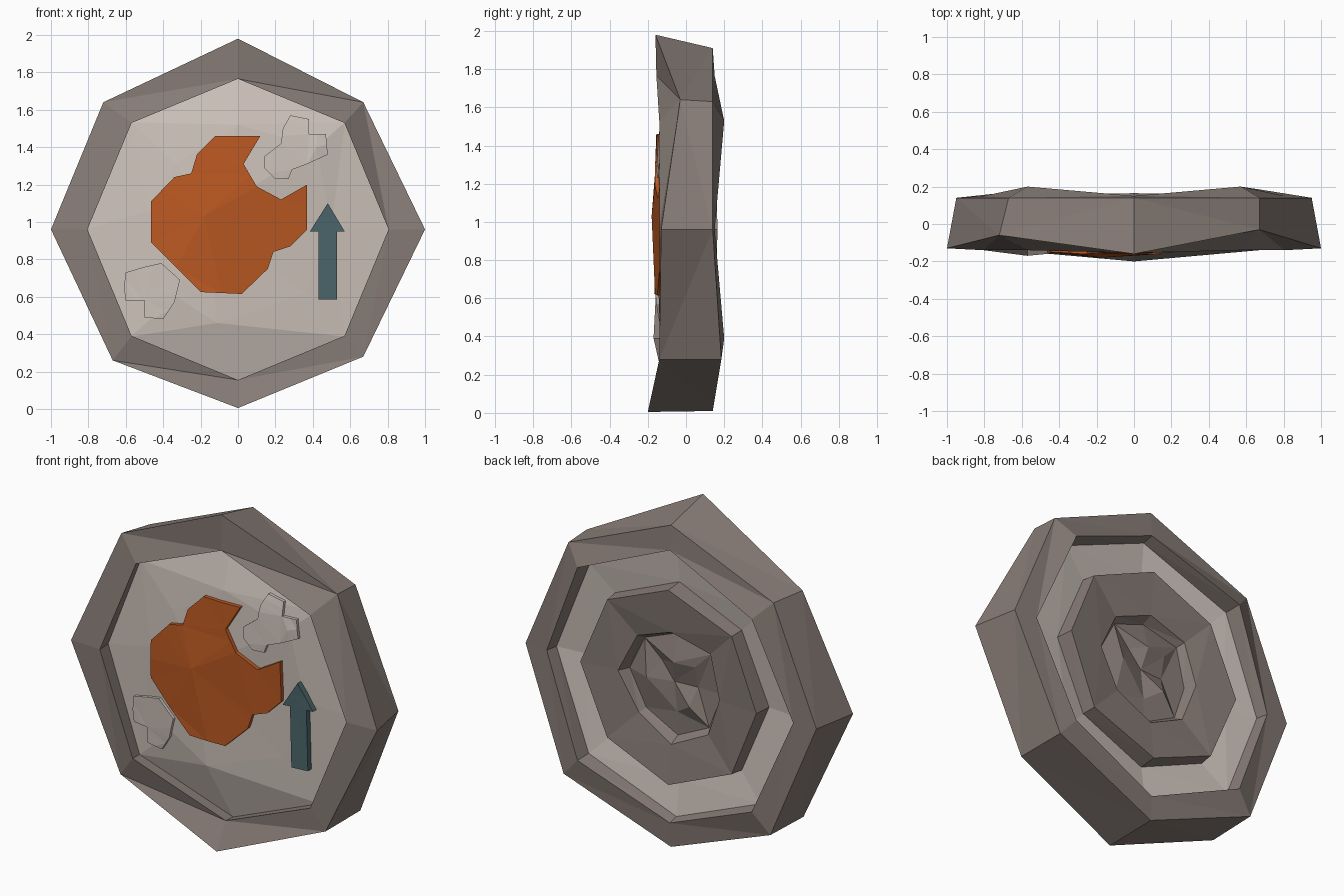
import bpy, bmesh, math
from mathutils import Vector
from mathutils.bvhtree import BVHTree
from mathutils.geometry import delaunay_2d_cdt

if "Cube" in bpy.data.objects:
    bpy.data.objects.remove(bpy.data.objects["Cube"])

CZ = 0.96  # height of the disc centre


def material(name, rgb):
    m = bpy.data.materials.new(name)
    m.diffuse_color = (*rgb, 1)
    m.use_nodes = True
    m.node_tree.nodes["Principled BSDF"].inputs["Base Color"].default_value = m.diffuse_color
    return m


DARK = material("dark stone", (0.24, 0.20, 0.18))
LIGHT = material("light stone", (0.61, 0.54, 0.49))
ORANGE = material("burnt orange", (0.50, 0.10, 0.016))
TEAL = material("slate teal", (0.075, 0.14, 0.155))


def finish(bm, name, mat):
    me = bpy.data.meshes.new(name)
    bm.to_mesh(me)
    bm.free()
    me.materials.append(mat)
    ob = bpy.data.objects.new(name, me)
    bpy.context.collection.objects.link(ob)
    return ob


def octagon(r, depths, jitter=0.0):
    """Eight points from the right going up and round; depths repeat in turn."""
    pts = []
    for i in range(8):
        a = i * math.pi / 4
        rr = r * (1 + jitter * math.sin(i * 2.3 + 1))
        pts.append((rr * math.cos(a), depths[i % len(depths)], CZ + rr * math.sin(a)))
    return pts


def skin(loops, cap=None, flipped=()):
    """Bridge eight-point loops with triangles; optional centre point."""
    bm = bmesh.new()
    rows = [[bm.verts.new(p) for p in loop] for loop in loops]
    for k, (a, b) in enumerate(zip(rows, rows[1:])):
        for i in range(8):
            j = (i + 1) % 8
            if (i + (k in flipped)) % 2:
                bm.faces.new((a[i], a[j], b[j]))
                bm.faces.new((a[i], b[j], b[i]))
            else:
                bm.faces.new((a[i], a[j], b[i]))
                bm.faces.new((a[j], b[j], b[i]))
    if cap:
        c = bm.verts.new(cap)
        for i in range(8):
            bm.faces.new((rows[-1][i], rows[-1][(i + 1) % 8], c))
    bm.normal_update()
    return bm


# --- octagonal frame: front recess wall, front rim, side, back rim, back recess wall
front_outer = [(1, -.13, .96), (.67, -.03, 1.64), (0, -.16, 1.98), (-.72, -.06, 1.64),
               (-1, -.13, .96), (-.67, -.14, .26), (0, -.2, .005), (.67, -.14, .28)]
back_outer = [(.95, .14, .96), (.67, .14, 1.63), (0, .14, 1.91), (-.67, .14, 1.63),
              (-.95, .14, .96), (-.67, .17, .27), (0, .14, .01), (.67, .185, .28)]
panel_edge = octagon(.81, (-.06, -.09, -.065, -.09, -.055, -.10, -.045, -.06))
front_inner = octagon(.805, (-.14, -.14, -.155, -.14, -.14, -.17, -.115, -.14))
groove_outer = octagon(.79, (.08, .10, .08, .10, .08, .11, .09, .11))
frame = skin([panel_edge, front_inner, front_outer, back_outer,
              octagon(.805, (.15, .2)), groove_outer], flipped=(1,))
finish(frame, "stone_frame", DARK)

# --- front panel: a shallow, uneven dome
mid = [(.50, -.09, .98), (.42, -.122, 1.40), (0, -.13, 1.52), (-.33, -.13, 1.31),
       (-.48, -.128, 1.06), (-.33, -.142, .60), (-.11, -.138, .46), (.36, -.092, .62)]
centre = (-.18, -.157, 1.03)
panel = skin([panel_edge, mid], centre)
tree = BVHTree.FromBMesh(panel)
finish(panel, "front_panel", LIGHT)

# --- back: light groove, raised dark plate with a hollow and rough hub
groove_inner = octagon(.585, (.06, .07))
finish(skin([groove_outer, groove_inner]), "back_groove", LIGHT)
finish(skin([groove_inner, octagon(.575, (.165, .155)), octagon(.33, (.14, .125), .06),
             octagon(.30, (.075, .085), .06),
             octagon(.15, (.12, .075, .12, .10, .07, .12, .08, .10), .2)],
            (.02, .08, CZ)), "back_plate", DARK)


# --- relief plates that follow the panel surface
def surface_y(x, z):
    hit = tree.ray_cast(Vector((x, -1, z)), Vector((0, 1, 0)))[0]
    return hit.y if hit else -.08


def relief(name, outline, lift, mat):
    pts = []
    for a, b in zip(outline, outline[1:] + outline[:1]):
        pts += [Vector(a), (Vector(a) + Vector(b)) / 2]
    n = len(pts)
    inner = [Vector((p[0], p[2])) for p in mid + [centre]]
    # type 1 keeps only triangles inside the outline
    vs, _, fs, *_ = delaunay_2d_cdt(pts + inner, [], [list(range(n))], 1, 1e-5)
    bm = bmesh.new()
    bv = [bm.verts.new((v.x, surface_y(v.x, v.y) - lift, v.y)) for v in vs]
    for f in fs:
        bm.faces.new([bv[i] for i in f])
    bmesh.ops.delete(bm, geom=[v for v in bm.verts if not v.link_faces], context='VERTS')
    # side walls sunk into the panel
    rim = [e for e in bm.edges if e.is_boundary]
    new = bmesh.ops.extrude_edge_only(bm, edges=rim)["geom"]
    for v in new:
        if isinstance(v, bmesh.types.BMVert):
            v.co.y += lift + .01
    bmesh.ops.recalc_face_normals(bm, faces=bm.faces)
    if sum(f.normal.y * f.calc_area() for f in bm.faces) > 0:
        bmesh.ops.reverse_faces(bm, faces=bm.faces)
    return finish(bm, name, mat)


relief("orange_patch", [
    (-.12, 1.46), (.12, 1.46), (.03, 1.31), (.10, 1.19), (.23, 1.12), (.37, 1.20),
    (.37, .96), (.28, .87), (.19, .84), (.16, .75), (.02, .615), (-.20, .625),
    (-.465, .89), (-.465, 1.11), (-.34, 1.24), (-.25, 1.26), (-.22, 1.36)], .023, ORANGE)
relief("upper_stone_chip", [
    (.28, 1.57), (.38, 1.55), (.38, 1.47), (.47, 1.47), (.48, 1.36), (.37, 1.31),
    (.29, 1.28), (.27, 1.23), (.20, 1.23), (.14, 1.29), (.14, 1.35), (.23, 1.42),
    (.24, 1.50)], .018, LIGHT)
relief("lower_stone_chip", [
    (-.60, .73), (-.50, .76), (-.41, .78), (-.31, .69), (-.34, .57), (-.40, .48),
    (-.50, .49), (-.50, .58), (-.60, .58), (-.61, .65)], .018, LIGHT)
relief("arrow", [
    (.43, .585), (.53, .585), (.53, .95), (.57, .95), (.48, 1.10), (.385, .95),
    (.43, .95)], .033, TEAL)
